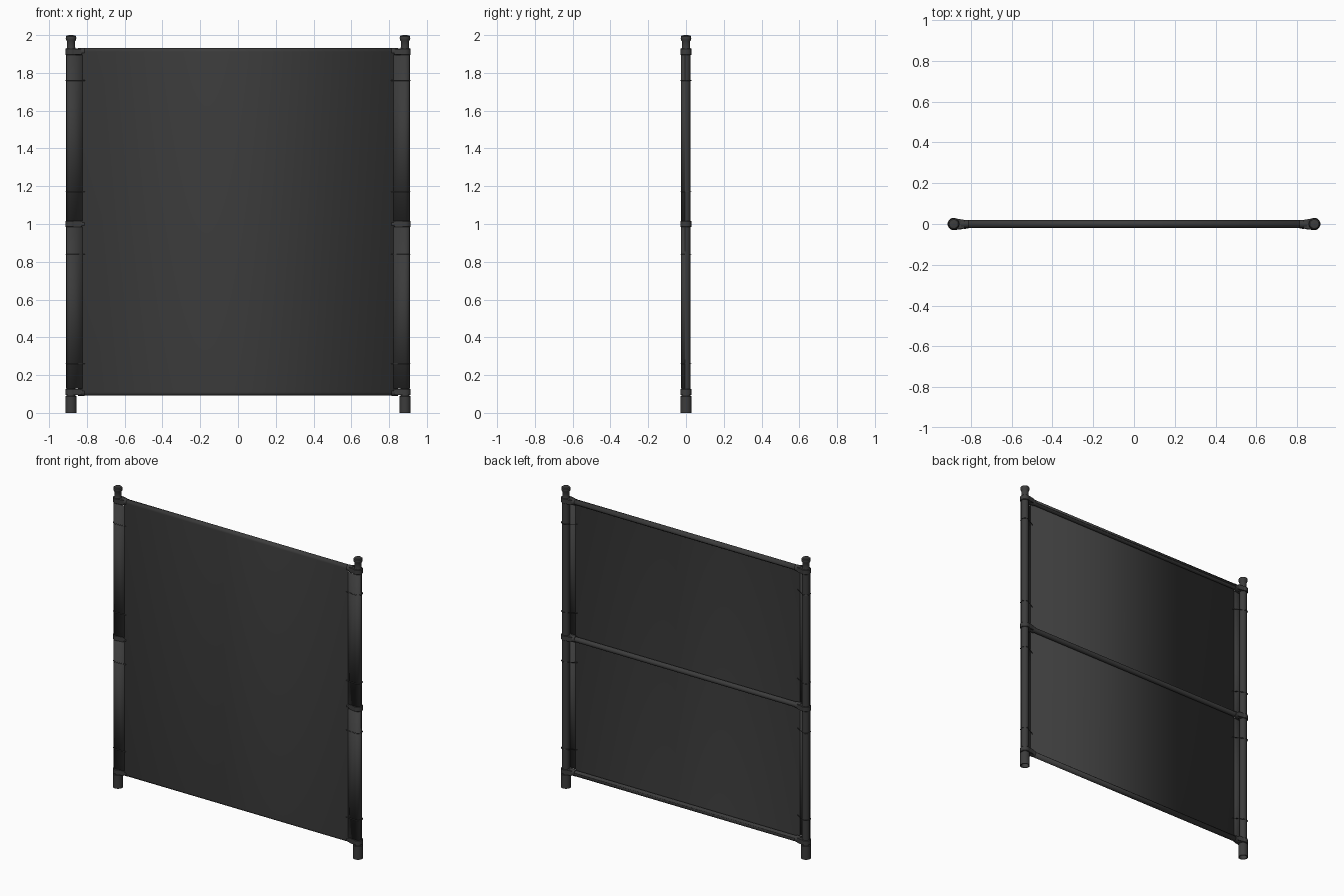
import bpy, bmesh, math
from mathutils import Vector, Matrix

if "Cube" in bpy.data.objects:
    bpy.data.objects.remove(bpy.data.objects["Cube"])

PX, PR = 0.884, 0.0235           # post position and radius
RR = 0.0165                      # rail radius
RAILS = (0.11, 1.0, 1.912)
TIES = (0.26, 0.84, 1.17, 1.76)

dark = bpy.data.materials.new("dark_grey")
dark.diffuse_color = (0.045, 0.045, 0.045, 1)
dark.use_nodes = True
dark.node_tree.nodes["Principled BSDF"].inputs["Base Color"].default_value = dark.diffuse_color


def finish(name, bm, smooth=True):
    bmesh.ops.recalc_face_normals(bm, faces=bm.faces)
    me = bpy.data.meshes.new(name)
    bm.to_mesh(me)
    bm.free()
    ob = bpy.data.objects.new(name, me)
    bpy.context.collection.objects.link(ob)
    me.materials.append(dark)
    if smooth:
        bpy.ops.object.select_all(action='DESELECT')
        ob.select_set(True)
        bpy.context.view_layer.objects.active = ob
        bpy.ops.object.shade_smooth_by_angle(angle=math.radians(35))
    return ob


def lathe(name, profile, x, n=32):
    """Revolve (radius, z) points about a vertical axis at x."""
    bm = bmesh.new()
    rings = []
    for r, z in profile:
        rings.append([bm.verts.new((x + r * math.cos(2 * math.pi * i / n),
                                    r * math.sin(2 * math.pi * i / n), z)) for i in range(n)])
    for a, b in zip(rings, rings[1:]):
        for i in range(n):
            j = (i + 1) % n
            bm.faces.new((a[i], a[j], b[j], b[i]))
    bm.faces.new(rings[0])
    bm.faces.new(rings[-1])
    return finish(name, bm)


def rod(bm, x0, x1, z, r, n=24):
    """Cylinder along x."""
    m = Matrix.Translation(((x0 + x1) / 2, 0, z)) @ Matrix.Rotation(math.pi / 2, 4, 'Y')
    bmesh.ops.create_cone(bm, cap_ends=True, segments=n, radius1=r, radius2=r,
                          depth=abs(x1 - x0), matrix=m)


def sheet(name, path, a, b, axis, thick=0.0025):
    """Extrude an open 2D path along axis ('x' or 'z') from a to b as thin cloth."""
    bm = bmesh.new()
    make = (lambda p, t: (t, p[0], p[1])) if axis == 'x' else (lambda p, t: (p[0], p[1], t))
    lo = [bm.verts.new(make(p, a)) for p in path]
    hi = [bm.verts.new(make(p, b)) for p in path]
    for i in range(len(path) - 1):
        bm.faces.new((lo[i], lo[i + 1], hi[i + 1], hi[i]))
    ob = finish(name, bm)
    mod = ob.modifiers.new("thickness", 'SOLIDIFY')
    mod.thickness = thick
    mod.offset = 0
    return ob


def arc(cx, cy, r, a0, a1, n=10):
    return [(cx + r * math.cos(math.radians(a0 + (a1 - a0) * i / n)),
             cy + r * math.sin(math.radians(a0 + (a1 - a0) * i / n))) for i in range(n + 1)]


# Horizontal rails
for label, z in zip(("bottom", "middle", "top"), RAILS):
    bm = bmesh.new()
    rod(bm, -0.86, 0.86, z, RR)
    finish(label + "_rail", bm)

# Main cloth, wrapped round the bottom and top rails
WR = RR + 0.0015
path = arc(0, RAILS[0], WR, 380, 180, 14) + arc(0, RAILS[2], WR, 180, -20, 14)
sheet("main_cloth", path, -0.826, 0.826, 'x')

for s, side in ((-1, "left"), (1, "right")):
    x = s * PX
    # Post with hollow foot sleeve and flared cap
    lathe(side + "_post", [(PR, 0.085), (PR, 1.93)], x)
    lathe(side + "_foot_sleeve", [(0.024, 0.05), (0.024, 0.0), (0.03, 0.0),
                                  (0.03, 0.088), (0.028, 0.09)], x)
    lathe(side + "_post_cap", [(0.0245, 1.925), (0.022, 1.935), (0.022, 1.967), (0.027, 1.976),
                               (0.028, 1.984), (0.027, 1.993), (0.022, 1.998), (0.01, 2.0)], x)

    # Clamps joining rails to post
    for label, z in zip(("bottom", "middle", "top"), RAILS):
        lathe(f"{side}_{label}_clamp_collar",
              [(0.028, z - 0.016), (0.03, z - 0.014), (0.03, z + 0.014), (0.028, z + 0.016)], x)
        bm = bmesh.new()
        rod(bm, s * 0.812, s * 0.848, z, 0.0205)
        bm2 = [(0.872, 0.027), (0.83, 0.02)]
        v = [bm.verts.new((s * px, sy * hy, z + sz * 0.0155))
             for px, hy in bm2 for sy, sz in ((-1, -1), (1, -1), (1, 1), (-1, 1))]
        for i in range(4):
            j = (i + 1) % 4
            bm.faces.new((v[i], v[j], v[4 + j], v[4 + i]))
        bm.faces.new(v[:4])
        bm.faces.new(v[4:])
        finish(f"{side}_{label}_clamp_arm", bm)

    # Cloth edges draped over the front of the post, notched at the clamps
    flap = [(0.824, -WR)] + arc(PX, 0, PR + 0.0015, 265, 350, 10)
    flap = [(s * a, b) for a, b in flap]
    for label, a, b in (("lower", 0.128, 0.984), ("upper", 1.016, 1.894)):
        sheet(f"{side}_{label}_cloth_edge", flap, a, b, 'z')

    # Ties looped round post and cloth
    for k, z in enumerate(TIES):
        pts = [(0.812, -0.014), (0.812, -0.0205)] + arc(PX, 0, PR + 0.004, 265, 450, 14)
        cu = bpy.data.curves.new(f"{side}_tie_{k + 1}", 'CURVE')
        cu.dimensions = '3D'
        cu.bevel_depth = 0.0022
        cu.bevel_resolution = 1
        sp = cu.splines.new('POLY')
        sp.points.add(len(pts) - 1)
        for p, (a, b) in zip(sp.points, pts):
            p.co = (s * a, b, z, 1)
        sp.use_cyclic_u = True
        cu.materials.append(dark)
        ob = bpy.data.objects.new(cu.name, cu)
        bpy.context.collection.objects.link(ob)
